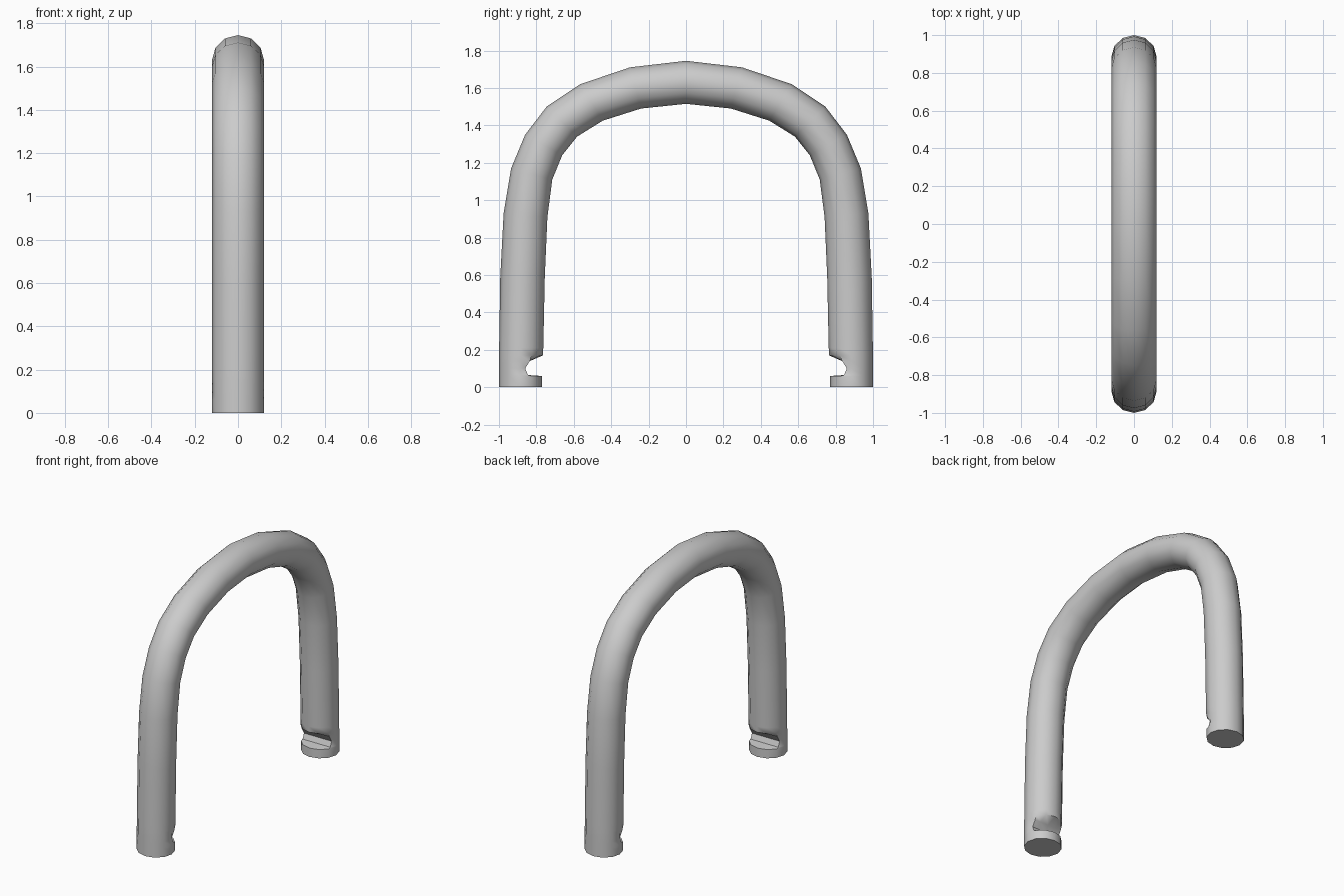
import bpy, bmesh, math

if "Cube" in bpy.data.objects:
    bpy.data.objects.remove(bpy.data.objects["Cube"])

SIDES, HALF_W = 12, 0.12

# Half of the bow, foot to crown: outer (y, z), inner (y, z), notch depth y (0 = uncut)
half = [
    ((1.0, 0.0), (0.77, 0.0), 0),
    ((1.0, 0.06), (0.77, 0.06), 0),
    ((1.0, 0.065), (0.77, 0.065), 0.845),
    ((1.0, 0.10), (0.77, 0.10), 0.86),
    ((1.0, 0.14), (0.768, 0.14), 0.835),
    ((1.0, 0.17), (0.765, 0.17), 0),
    ((0.999, 0.21), (0.763, 0.21), 0),
    ((0.993, 0.59), (0.755, 0.59), 0),
    ((0.975, 0.93), (0.741, 0.91), 0),
    ((0.935, 1.17), (0.715, 1.11), 0),
    ((0.86, 1.35), (0.662, 1.24), 0),
    ((0.745, 1.5), (0.582, 1.34), 0),
    ((0.565, 1.62), (0.445, 1.425), 0),
    ((0.3, 1.71), (0.24, 1.49), 0),
    ((0.0, 1.745), (0.0, 1.515), 0),
]


def ring(bm, outer, inner, cut, side):
    """Round section between the outer and inner line, flattened at the notch."""
    verts = []
    for i in range(SIDES):
        a = 2 * math.pi * i / SIDES
        t = (1 + math.cos(a)) / 2
        y = inner[0] + (outer[0] - inner[0]) * t
        z = inner[1] + (outer[1] - inner[1]) * t
        verts.append(bm.verts.new((HALF_W * math.sin(a), side * max(y, cut), z)))
    return verts


# Sweep the sections up one leg, over the crown and down the other
bm = bmesh.new()
rings = [ring(bm, *s, 1) for s in half]
rings += [ring(bm, *s, -1) for s in reversed(half[:-1])]
for r0, r1 in zip(rings, rings[1:]):
    for i in range(SIDES):
        j = (i + 1) % SIDES
        bm.faces.new((r0[i], r0[j], r1[j], r1[i]))

# Close the feet
bm.faces.new(rings[0])
bm.faces.new(rings[-1])
bmesh.ops.recalc_face_normals(bm, faces=bm.faces)

mesh = bpy.data.meshes.new("shackle")
bm.to_mesh(mesh)
bm.free()
shackle = bpy.data.objects.new("shackle", mesh)
bpy.context.collection.objects.link(shackle)
bpy.context.view_layer.objects.active = shackle
shackle.select_set(True)
bpy.ops.object.shade_smooth_by_angle(angle=math.radians(50))
